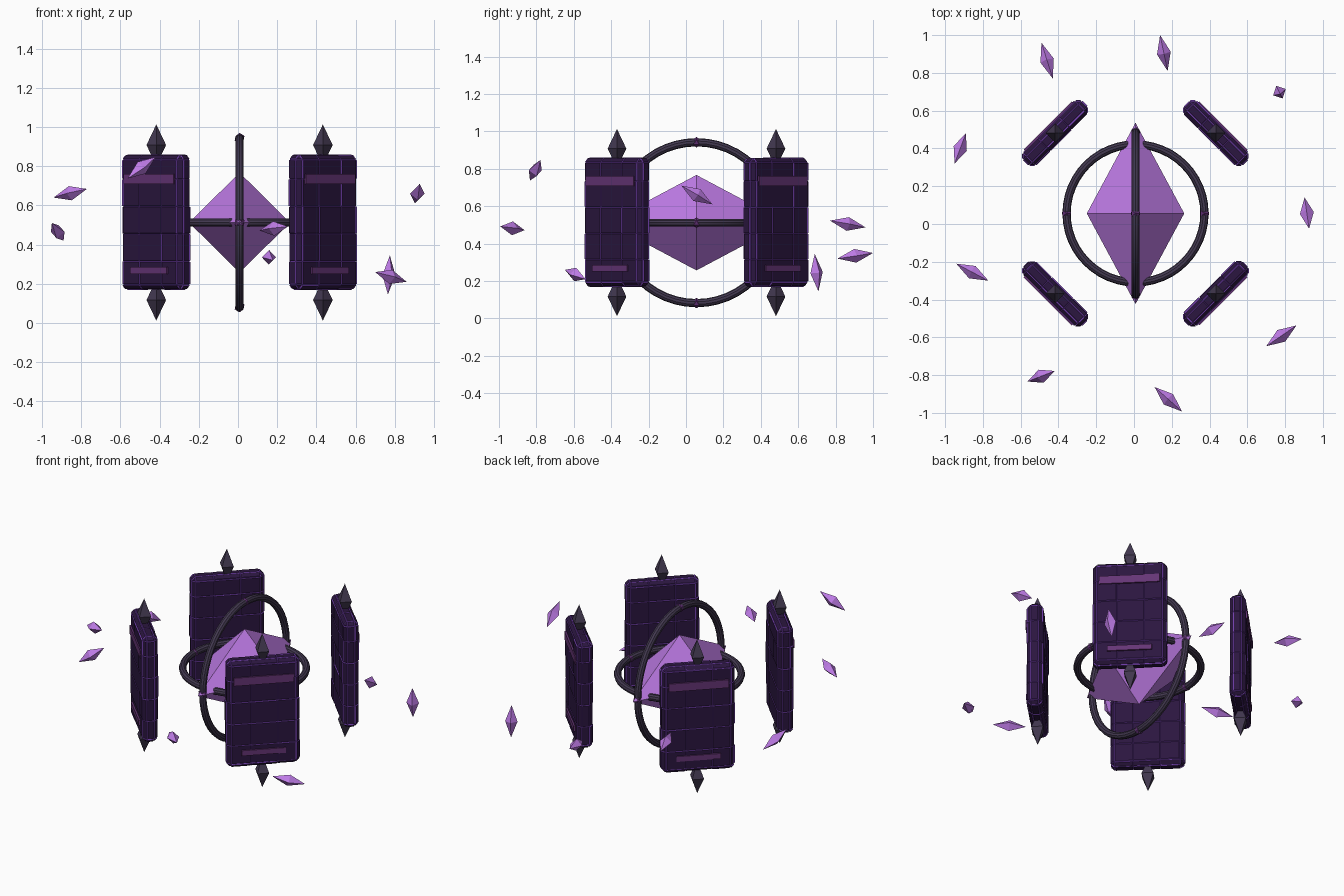
import bpy, bmesh, math, random
from mathutils import Vector, Matrix

if "Cube" in bpy.data.objects:
    bpy.data.objects.remove(bpy.data.objects["Cube"])

random.seed(4)
CX, CY, CZ = 0.008, 0.056, 0.512


def material(name, rgb):
    m = bpy.data.materials.new(name)
    m.diffuse_color = (*rgb, 1)
    m.use_nodes = True
    m.node_tree.nodes["Principled BSDF"].inputs["Base Color"].default_value = m.diffuse_color
    return m


CRYSTAL = material("crystal_violet", (0.52, 0.20, 0.80))
METAL = material("dark_metal", (0.055, 0.04, 0.08))
TILE = material("tile_dark", (0.024, 0.008, 0.05))
SEAM = material("seam_violet", (0.17, 0.05, 0.42))
BAR = material("bar_plum", (0.13, 0.035, 0.18))
KNOT = material("knot_plum", (0.12, 0.03, 0.18))


def finish(bm, name, mats, matrix=Matrix()):
    bmesh.ops.recalc_face_normals(bm, faces=bm.faces)
    me = bpy.data.meshes.new(name)
    bm.to_mesh(me)
    bm.free()
    for m in mats:
        me.materials.append(m)
    ob = bpy.data.objects.new(name, me)
    bpy.context.collection.objects.link(ob)
    ob.matrix_world = matrix
    return ob


def octahedron(name, mat, centre, radii, axis=None):
    bm = bmesh.new()
    pts = [bm.verts.new((s * radii[0] if i == 0 else 0, s * radii[1] if i == 1 else 0,
                         s * radii[2] if i == 2 else 0)) for i in range(3) for s in (1, -1)]
    bmesh.ops.convex_hull(bm, input=pts)
    rot = axis.to_track_quat('Z', 'Y').to_matrix().to_4x4() if axis else Matrix()
    return finish(bm, name, [mat], Matrix.Translation(centre) @ rot)


def box(name, mat, size, local, frame):
    bm = bmesh.new()
    bmesh.ops.create_cube(bm, size=1)
    bmesh.ops.scale(bm, vec=size, verts=bm.verts)
    return finish(bm, name, [mat], frame @ Matrix.Translation(local))


def ring(name, radius, rot):
    bpy.ops.mesh.primitive_torus_add(major_radius=radius, minor_radius=0.022, major_segments=48,
                                     minor_segments=10, location=(CX, CY, CZ), rotation=rot)
    ob = bpy.context.object
    ob.name = name
    ob.data.materials.append(METAL)
    bpy.ops.object.shade_smooth_by_angle()


def knot(name, offset):
    bm = bmesh.new()
    bmesh.ops.create_icosphere(bm, subdivisions=1, radius=0.028)
    finish(bm, name, [KNOT], Matrix.Translation(Vector((CX, CY, CZ)) + Vector(offset)))


# tiled slab: chamfered box cut into a grid, each tile raised with a bright rim
def slab(name, frame):
    bm = bmesh.new()
    bmesh.ops.create_cube(bm, size=1)
    bmesh.ops.scale(bm, vec=(0.086, 0.43, 0.68), verts=bm.verts)
    bmesh.ops.bevel(bm, geom=bm.edges[:], offset=0.022, segments=1, affect='EDGES')
    cuts = [((0, y, 0), (0, 1, 0)) for y in (-0.075, 0.085)]
    cuts += [((0, 0, z), (0, 0, 1)) for z in (-0.2, -0.06, 0.08, 0.22)]
    for co, no in cuts:
        bmesh.ops.bisect_plane(bm, geom=bm.verts[:] + bm.edges[:] + bm.faces[:],
                               plane_co=co, plane_no=no)
    bmesh.ops.recalc_face_normals(bm, faces=bm.faces)
    for f in bm.faces[:]:
        rim = bmesh.ops.inset_individual(bm, faces=[f], thickness=0.0045,
                                         depth=random.uniform(0.002, 0.008))
        for r in rim["faces"]:
            r.material_index = 1
    finish(bm, name, [TILE, SEAM], frame)


# central crystal and its two rings
octahedron("core_crystal", CRYSTAL, (CX, CY, CZ), (0.258, 0.48, 0.255))
ring("horizontal_ring", 0.365, (0, 0, 0))
ring("vertical_ring", 0.43, (0, math.pi / 2, 0))
for s, side in ((1, "plus"), (-1, "minus")):
    knot("knot_x_" + side, (s * 0.365, 0, 0))
    knot("knot_y_" + side, (0, s * 0.365, 0))
    knot("knot_end_" + side, (0, s * 0.43, 0))
    knot("knot_z_" + side, (0, 0, s * 0.43))

# four floating slabs with outer bars and end spikes
for i in range(4):
    a = math.radians(45 + 90 * i)
    pos = Vector((CX + 0.425 * math.sqrt(2) * math.cos(a),
                  CY + 0.425 * math.sqrt(2) * math.sin(a), CZ + 0.003))
    frame = Matrix.Translation(pos) @ Matrix.Rotation(a, 4, 'Z')
    slab(f"slab_{i}", frame)
    box(f"upper_bar_{i}", BAR, (0.014, 0.36, 0.052), (0.05, 0, 0.22), frame)
    box(f"lower_bar_{i}", BAR, (0.014, 0.265, 0.034), (0.05, 0, -0.247), frame)
    octahedron(f"top_spike_{i}", METAL, (pos.x, pos.y, 0.908), (0.05, 0.05, 0.105))
    octahedron(f"bottom_spike_{i}", METAL, (pos.x, pos.y, 0.117), (0.05, 0.05, 0.105))

# orbiting shards: centre and half long axis
shards = [
    ((-0.46, 0.865, 0.505), (-0.03, 0.095, -0.018)),
    ((0.158, 0.905, 0.335), (-0.02, 0.095, 0.015)),
    ((0.77, 0.698, 0.245), (0.005, -0.01, 0.10)),
    ((-0.92, 0.40, 0.465), (0.03, 0.08, -0.045)),
    ((0.915, 0.058, 0.66), (-0.012, 0.083, -0.05)),
    ((-0.856, -0.255, 0.662), (0.085, -0.045, 0.022)),
    ((0.78, -0.592, 0.235), (0.08, 0.055, -0.025)),
    ((-0.492, -0.806, 0.792), (0.072, 0.028, 0.055)),
    ((0.182, -0.928, 0.482), (0.073, -0.065, 0.01)),
]
for i, (c, ax) in enumerate(shards):
    v = Vector(ax)
    octahedron(f"shard_{i}", CRYSTAL, c, (0.037, 0.037, v.length), v)
